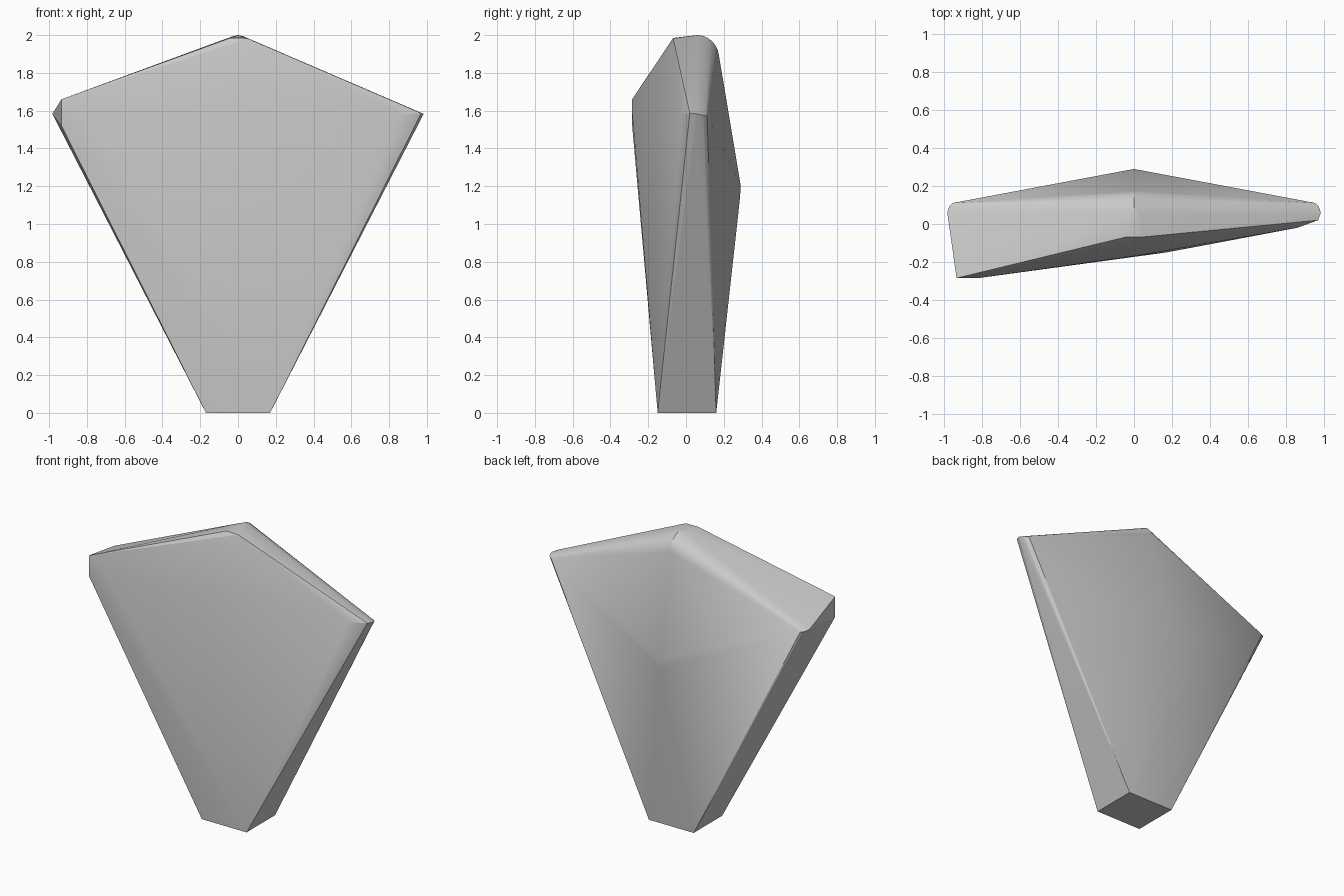
import bpy, bmesh, math

if "Cube" in bpy.data.objects:
    bpy.data.objects.remove(bpy.data.objects["Cube"])

# Key points of the faceted body (its surface is the hull of these)
points = []

# Square foot
points += [(sx * 0.17, y, 0.0) for sx in (-1, 1) for y in (-0.15, 0.16)]

# Front left corner, front crease and narrow right bevel
points += [(-0.935, -0.285, 1.66), (-0.935, -0.285, 1.52),
           (-0.82, -0.285, 1.59), (0.03, -0.165, 1.61),
           (0.86, -0.02, 1.58), (0.97, 0.02, 1.587)]

# Front end of the top ridge
points += [(-0.04, -0.068, 1.985), (0.05, -0.068, 1.983)]

# Rounded back end of the top ridge
for i in range(7):
    a = math.radians(90 - 84 * i / 6)
    points.append((0.0, 0.06 + 0.115 * math.cos(a), 1.88 + 0.12 * math.sin(a)))
points += [(sx * 0.03, 0.06, 1.993) for sx in (-1, 1)]

# Rounded side tips
for sx in (-1, 1):
    for i in range(5):
        a = math.radians(80 * i / 4)
        points.append((sx * (0.94 + 0.043 * math.cos(a)),
                       0.055 + 0.058 * math.sin(a),
                       1.583 - 0.012 * math.sin(a)))

# Bulge on the back
points += [(0.0, 0.29, 1.20), (0.0, 0.285, 1.13)]

bm = bmesh.new()
for p in points:
    bm.verts.new(p)
res = bmesh.ops.convex_hull(bm, input=bm.verts[:])
loose = [v for v in bm.verts if not v.link_faces]
bmesh.ops.delete(bm, geom=loose, context='VERTS')
bmesh.ops.recalc_face_normals(bm, faces=bm.faces[:])

mesh = bpy.data.meshes.new("faceted_body")
bm.to_mesh(mesh)
bm.free()
body = bpy.data.objects.new("faceted_body", mesh)
bpy.context.collection.objects.link(body)

# Single light grey colour
grey = bpy.data.materials.new("light_grey")
grey.diffuse_color = (0.6, 0.6, 0.6, 1.0)
grey.use_nodes = True
grey.node_tree.nodes["Principled BSDF"].inputs["Base Color"].default_value = grey.diffuse_color
mesh.materials.append(grey)

# Smooth the rounded rim, keep the facets crisp
bpy.context.view_layer.objects.active = body
body.select_set(True)
bpy.ops.object.shade_smooth_by_angle(angle=math.radians(16))
